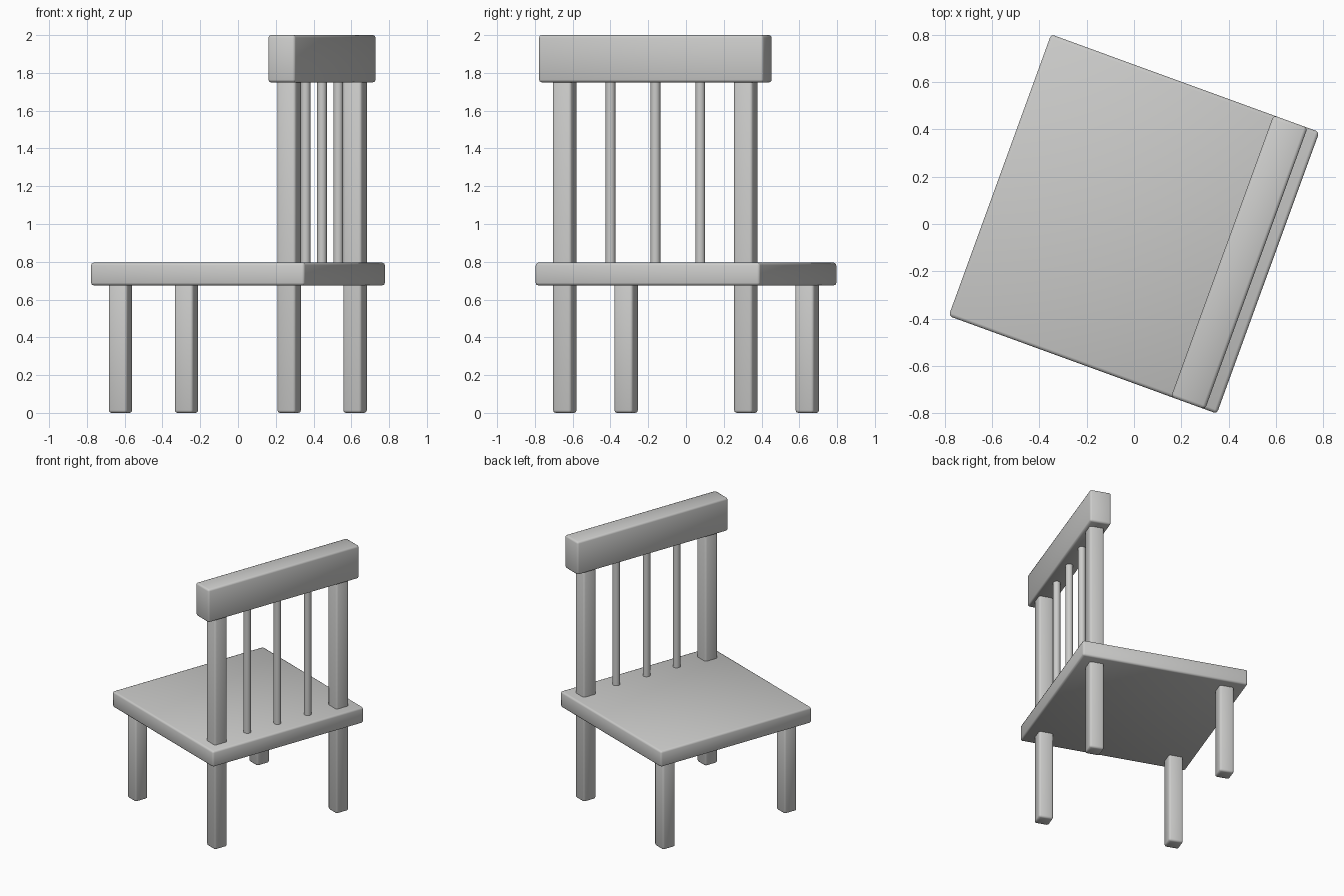
import bpy
import math
from mathutils import Matrix

if "Cube" in bpy.data.objects:
    bpy.data.objects.remove(bpy.data.objects["Cube"])

TURN = Matrix.Rotation(math.radians(-20), 4, 'Z')   # whole chair is turned

grey = bpy.data.materials.new("light grey")
grey.diffuse_color = (0.6, 0.6, 0.59, 1)
grey.use_nodes = True
grey.node_tree.nodes["Principled BSDF"].inputs["Base Color"].default_value = grey.diffuse_color


def finish(obj, name, bevel):
    obj.name = name
    obj.data.materials.append(grey)
    obj.matrix_world = TURN @ obj.matrix_world
    if bevel:
        mod = obj.modifiers.new("rounded edges", 'BEVEL')
        mod.width = bevel
        mod.segments = 2
        mod.limit_method = 'ANGLE'


def box(name, x, y, z0, z1, sx, sy, bevel=0.014):
    bpy.ops.mesh.primitive_cube_add(size=1)
    obj = bpy.context.object
    obj.data.transform(Matrix.Diagonal((sx, sy, z1 - z0, 1)))
    obj.matrix_world = Matrix.Translation((x, y, (z0 + z1) / 2))
    bpy.ops.object.shade_smooth()
    finish(obj, name, bevel)


def rod(name, x, y, z0, z1, radius):
    bpy.ops.mesh.primitive_cylinder_add(vertices=24, radius=radius, depth=z1 - z0)
    obj = bpy.context.object
    obj.matrix_world = Matrix.Translation((x, y, (z0 + z1) / 2))
    bpy.ops.object.shade_smooth_by_angle(angle=math.radians(40))
    finish(obj, name, 0)


# Seat slab
box("seat", 0, 0, 0.675, 0.795, 1.205, 1.265)

# Short legs and tall back posts
for side, y in (("left", 0.51), ("right", -0.51)):
    box("front_leg_" + side, -0.476, y, 0, 0.73, 0.104, 0.104)
    box("back_post_" + side, 0.474, y, 0, 1.80, 0.104, 0.104)

# Thin spindles in the backrest
for i in range(3):
    rod(f"back_spindle_{i + 1}", 0.473, (i - 1) * 0.253, 0.74, 1.80, 0.026)

# Top rail of the backrest
box("top_rail", 0.473, 0, 1.75, 2.0, 0.153, 1.265)
